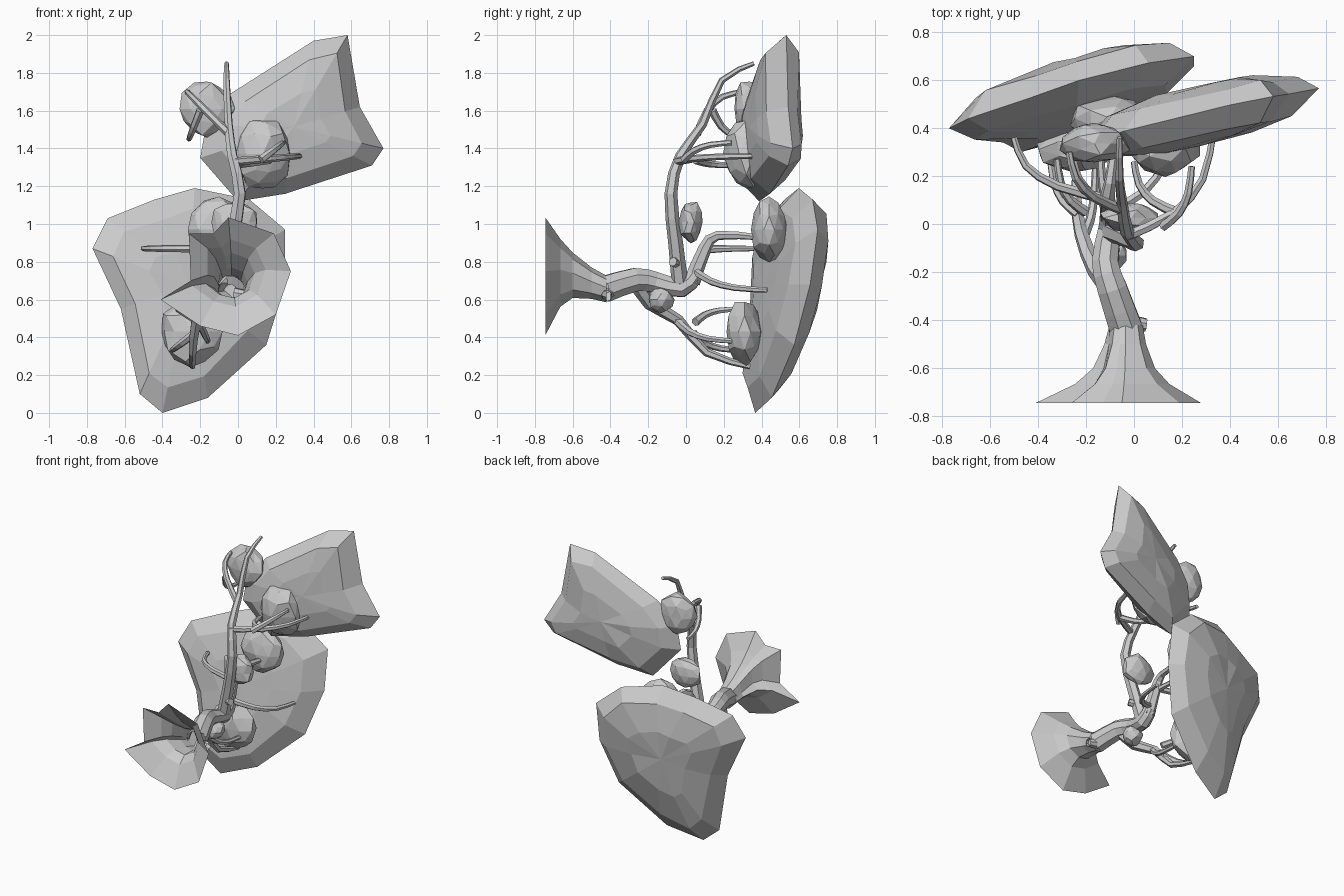
import bpy, bmesh, math, random
from mathutils import Vector

if "Cube" in bpy.data.objects:
    bpy.data.objects.remove(bpy.data.objects["Cube"])

random.seed(4)


def finish(name, bm):
    bmesh.ops.recalc_face_normals(bm, faces=bm.faces)
    me = bpy.data.meshes.new(name)
    bm.to_mesh(me)
    bm.free()
    ob = bpy.data.objects.new(name, me)
    bpy.context.collection.objects.link(ob)
    return ob


def bridge(bm, a, b):
    n = len(a)
    for i in range(n):
        bm.faces.new((a[i], a[(i + 1) % n], b[(i + 1) % n], b[i]))


def tube(name, pts, r0, r1, sides=6, caps=True):
    """Tapered limb swept along a path, with extra in-between points to round it."""
    p = [Vector(q) for q in pts]
    path = []
    for i in range(len(p) - 1):
        a, b = p[i], p[i + 1]
        pa = p[i - 1] if i else a
        pb = p[i + 2] if i + 2 < len(p) else b
        path += [a, (a + b) * 0.5625 - (pa + pb) * 0.0625]
    path.append(p[-1])
    bm = bmesh.new()
    rings, u = [], Vector((0.3, 0.2, 1))
    for i, c in enumerate(path):
        d = (path[min(i + 1, len(path) - 1)] - path[max(i - 1, 0)]).normalized()
        u = (u - d * u.dot(d)).normalized()
        v = d.cross(u)
        r = r0 + (r1 - r0) * i / (len(path) - 1)
        rings.append([bm.verts.new(c + r * (u * math.cos(t) + v * math.sin(t)))
                      for t in [math.tau * k / sides for k in range(sides)]])
    for a, b in zip(rings, rings[1:]):
        bridge(bm, a, b)
    if caps:
        bm.faces.new(rings[0])
        bm.faces.new(rings[-1])
    return finish(name, bm)


def branch(a, b):
    """Side branch: leaves sideways, then curves toward the canopy (+y)."""
    a, b = Vector(a), Vector(b)
    d = b - a
    ctrl = a + Vector((d.x * 0.98, d.y * 0.25, d.z * 0.98))
    pts = [a.lerp(ctrl, t).lerp(ctrl.lerp(b, t), t) for t in (0, .33, .66, 1)]
    tube("side_branch", pts, .023, .014)


def clump(c, s):
    """Small faceted leaf clump."""
    bm = bmesh.new()
    bmesh.ops.create_icosphere(bm, subdivisions=2, radius=1)
    for v in bm.verts:
        k = random.uniform(0.86, 1.06)
        v.co = Vector([c[i] + s[i] * k * v.co[i] for i in range(3)])
    finish("leaf_clump", bm)


def canopy(name, outline, plane, depth):
    """Large leaf pad: outline in x/z on a tilted plane, domed on both sides."""
    cx, cz = [sum(p[i] for p in outline) / len(outline) for i in (0, 1)]
    front, back = depth

    def vert(x, z, s, off):
        px, pz = cx + (x - cx) * s, cz + (z - cz) * s
        return bm.verts.new((px, plane[0] + plane[1] * px + plane[2] * pz + off, pz))

    bm = bmesh.new()
    rings = []
    for s, off in ((0.4, -front), (0.78, -front * 0.75), (1, 0),
                   (0.8, back * 0.65), (0.42, back)):
        rings.append([vert(x, z, s if s == 1 else s * random.uniform(.97, 1.04),
                           off + random.uniform(-.008, .008)) for x, z in outline])
    for a, b in zip(rings, rings[1:]):
        bridge(bm, a, b)
    for ring, off in ((rings[0], -front), (rings[-1], back)):
        mid = vert(cx, cz, 1, off * 1.05)
        for i in range(len(ring)):
            bm.faces.new((ring[i - 1], ring[i], mid))
    finish(name, bm)


# Flared root skirt, open at the base; its lobes shrink into the round trunk
skirt = [(.28, .75), (.19, .95), (-.05, 1.035), (-.13, .95), (-.26, .95),
         (-.25, .7), (-.41, .6), (-.2, .46), (0, .41), (.2, .52)]
bm = bmesh.new()
rings = []
for y, cz, s, rnd in ((-.745, .71, 1, 0), (-.665, .735, .57, .1), (-.6, .725, .38, .25),
                      (-.5, .685, .26, .5), (-.42, .655, .215, 1)):
    ring = []
    for x, z in skirt:
        d = Vector((x + .05, z - .71))
        d = d.lerp(d.normalized() * .33, rnd) * s
        ring.append(bm.verts.new((-.03 - .02 * s + d.x, y, cz + d.y)))
    rings.append(ring)
for a, b in zip(rings, rings[1:]):
    bridge(bm, a, b)
finish("root_flare", bm)

# Trunk and main limbs
tube("trunk", [(-.035, -.43, .655), (-.09, -.27, .705), (-.12, -.16, .69),
               (-.1, -.02, .66), (-.1, .05, .73)], .074, .044, 8, False)
tube("middle_limb", [(-.1, .03, .69), (-.11, .1, .87), (-.1, .17, .94),
                     (-.07, .38, .93)], .045, .016)
tube("upper_limb", [(-.1, -.03, .67), (-.04, -.055, .9), (.01, -.08, 1.16),
                    (-.03, -.03, 1.36), (-.05, .09, 1.53), (-.06, .19, 1.76),
                    (-.06, .36, 1.85)], .045, .012)
tube("lower_limb", [(-.09, -.27, .71), (-.16, -.19, .58), (-.22, -.04, .49),
                    (-.24, .11, .32), (-.24, .34, .245)], .045, .015)

# Side branches, upper to lower
branch((-.03, -.05, 1.33), (.33, .38, 1.36))
branch((.12, -.01, 1.34), (.24, .24, 1.43))
branch((.17, .05, 1.34), (.0, .26, 1.31))
branch((-.05, .06, 1.48), (-.27, .3, 1.7))
branch((-.2, .14, 1.6), (-.26, .35, 1.45))
branch((-.1, .1, .87), (-.5, .36, .87))
branch((-.11, .08, .86), (-.14, .36, .87))
branch((-.1, .05, .75), (.16, .43, .65))
branch((-.21, -.05, .49), (-.16, .25, .38))
branch((-.2, .05, .48), (-.32, .27, .55))
branch((-.23, .04, .42), (-.35, .3, .33))

# Broken-off knots on the trunk
tube("trunk_knot", [(-.02, -.41, .63), (.05, -.42, .62)], .035, .028, 8, False)
tube("limb_knot", [(-.07, -.04, .79), (-.01, -.07, .8)], .028, .024, 7)

# Small leaf clumps
clump((.13, .32, 1.37), (.15, .12, .2))
clump((-.165, .335, 1.61), (.15, .09, .155))
clump((-.01, .025, 1.01), (.13, .065, .12))
clump((-.1, -.13, .6), (.07, .07, .07))
clump((-.25, .31, .43), (.17, .1, .18))
clump((-.1, .44, .97), (.18, .1, .17))

# Two large leaf canopies
canopy("lower_canopy", [(-.23, 1.19), (.06, 1.13), (.25, .97), (.25, .68), (.15, .36),
                        (-.16, .08), (-.4, 0), (-.52, .1), (-.62, .55), (-.77, .87),
                        (-.69, 1.03), (-.44, 1.13)], (.48, .28, .15), (.1, .15))
canopy("upper_canopy", [(.4, 1.97), (.58, 2.0), (.645, 1.62), (.77, 1.4), (.71, 1.31),
                        (.25, 1.16), (0, 1.12), (-.2, 1.35), (-.17, 1.52),
                        (-.04, 1.69)], (.36, .22, .02), (.12, .12))
